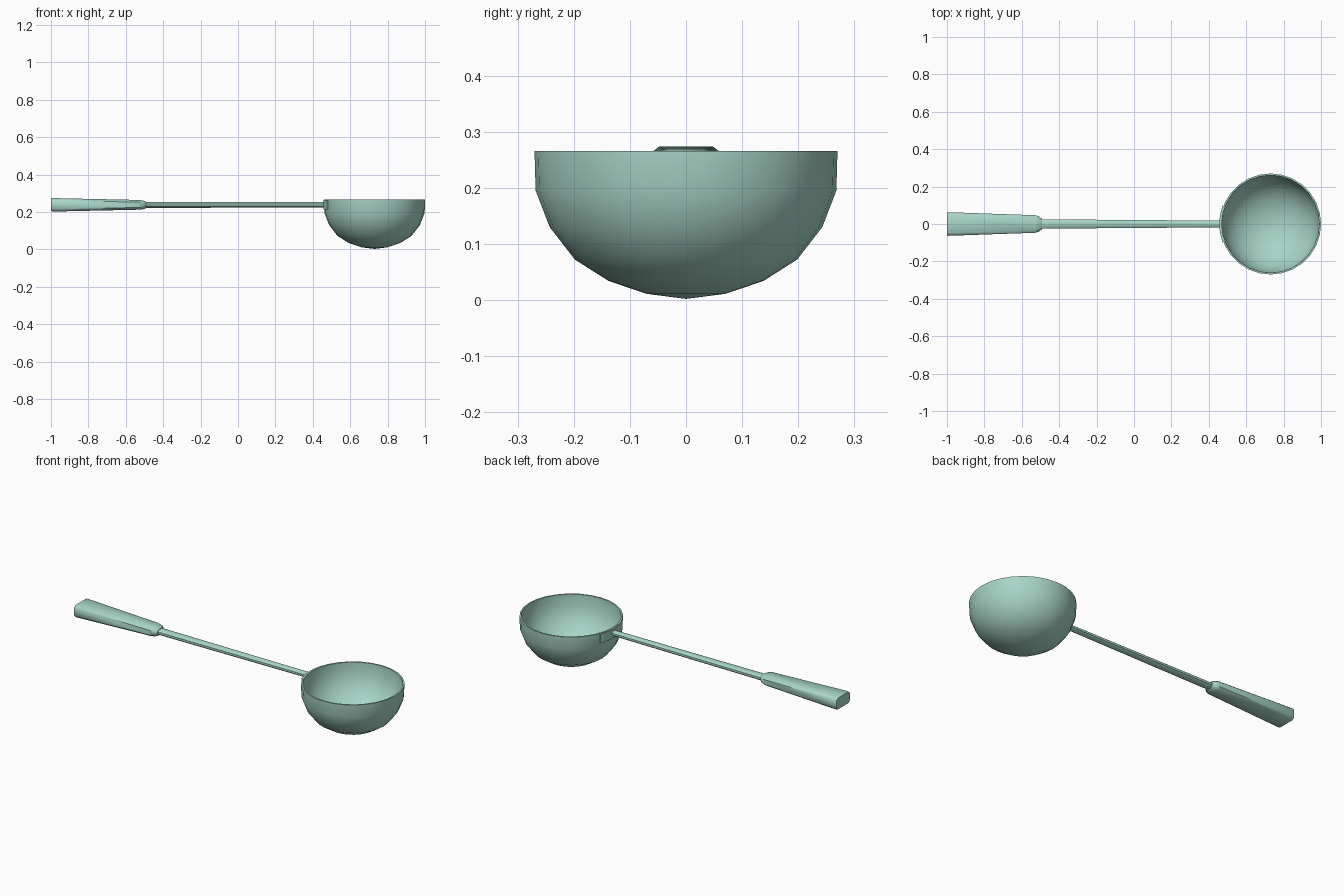
import bpy, bmesh
from math import cos, sin, pi

cube = bpy.data.objects.get("Cube")
if cube:
    bpy.data.objects.remove(cube, do_unlink=True)

mat = bpy.data.materials.new("pale_sea_green")
mat.use_nodes = True
colour = (0.39, 0.66, 0.57, 1)
mat.diffuse_color = colour
mat.node_tree.nodes["Principled BSDF"].inputs["Base Color"].default_value = colour

BOWL_X = 0.73


def finish(name, bm, angle=35):
    bmesh.ops.remove_doubles(bm, verts=bm.verts, dist=0.0001)
    bmesh.ops.recalc_face_normals(bm, faces=bm.faces)
    mesh = bpy.data.meshes.new(name)
    bm.to_mesh(mesh)
    bm.free()
    mesh.materials.append(mat)
    obj = bpy.data.objects.new(name, mesh)
    bpy.context.collection.objects.link(obj)
    bpy.ops.object.select_all(action='DESELECT')
    obj.select_set(True)
    bpy.context.view_layer.objects.active = obj
    bpy.ops.object.shade_smooth_by_angle(angle=angle * pi / 180)
    return obj


def loft(name, sections):
    """Skin chamfered rectangles along x: (x, half width, z low, z high, chamfer)."""
    bm = bmesh.new()
    rings = []
    for x, w, lo, hi, c in sections:
        half = [(w, lo + c), (w, hi - c), (w - c * 1.3, hi)]
        pts = half + [(-y, z) for y, z in reversed(half)]
        pts += [(-w + c * 1.3, lo), (w - c * 1.3, lo)]
        rings.append([bm.verts.new((x, y, z)) for y, z in pts])
    for a, b in zip(rings, rings[1:]):
        for i in range(len(a)):
            j = (i + 1) % len(a)
            bm.faces.new((a[i], a[j], b[j], b[i]))
    bm.faces.new(rings[0])
    bm.faces.new(rings[-1])
    return finish(name, bm, 50)


# Bowl: a closed profile turned around its upright axis
outer = [(0, 0.002), (0.07, 0.011), (0.138, 0.034), (0.198, 0.072),
         (0.243, 0.13), (0.268, 0.195), (0.27, 0.266)]
inner = [(0.261, 0.266), (0.259, 0.198), (0.234, 0.135), (0.191, 0.079),
         (0.133, 0.042), (0.067, 0.019), (0, 0.011)]
bm = bmesh.new()
verts = [bm.verts.new((BOWL_X + r, 0, z)) for r, z in outer + inner]
edges = [bm.edges.new(pair) for pair in zip(verts, verts[1:])]
bmesh.ops.spin(bm, geom=verts + edges, cent=(BOWL_X, 0, 0), axis=(0, 0, 1),
               angle=2 * pi, steps=28)
finish("bowl", bm)

# Curved plate joining the rod to the bowl
bm = bmesh.new()
steps, spread = 6, 0.37
rings = []
for i in range(steps + 1):
    a = pi - spread + 2 * spread * i / steps
    rings.append([bm.verts.new((BOWL_X + r * cos(a), r * sin(a), z))
                  for r, z in ((0.264, 0.212), (0.274, 0.212), (0.274, 0.264), (0.264, 0.264))])
for a, b in zip(rings, rings[1:]):
    for i in range(4):
        bm.faces.new((a[i], a[i - 1], b[i - 1], b[i]))
bm.faces.new(rings[0])
bm.faces.new(rings[-1])
finish("bracket", bm)

# Slim tapering rod
loft("rod", [(-0.52, 0.025, 0.222, 0.252, 0.009),
             (0.465, 0.018, 0.223, 0.252, 0.009)])

# Flared grip with a stepped neck
loft("grip", [(-1.0, 0.06, 0.206, 0.271, 0.010),
              (-0.992, 0.063, 0.202, 0.274, 0.012),
              (-0.53, 0.047, 0.212, 0.264, 0.012),
              (-0.51, 0.042, 0.214, 0.262, 0.012),
              (-0.492, 0.028, 0.220, 0.255, 0.010)])
